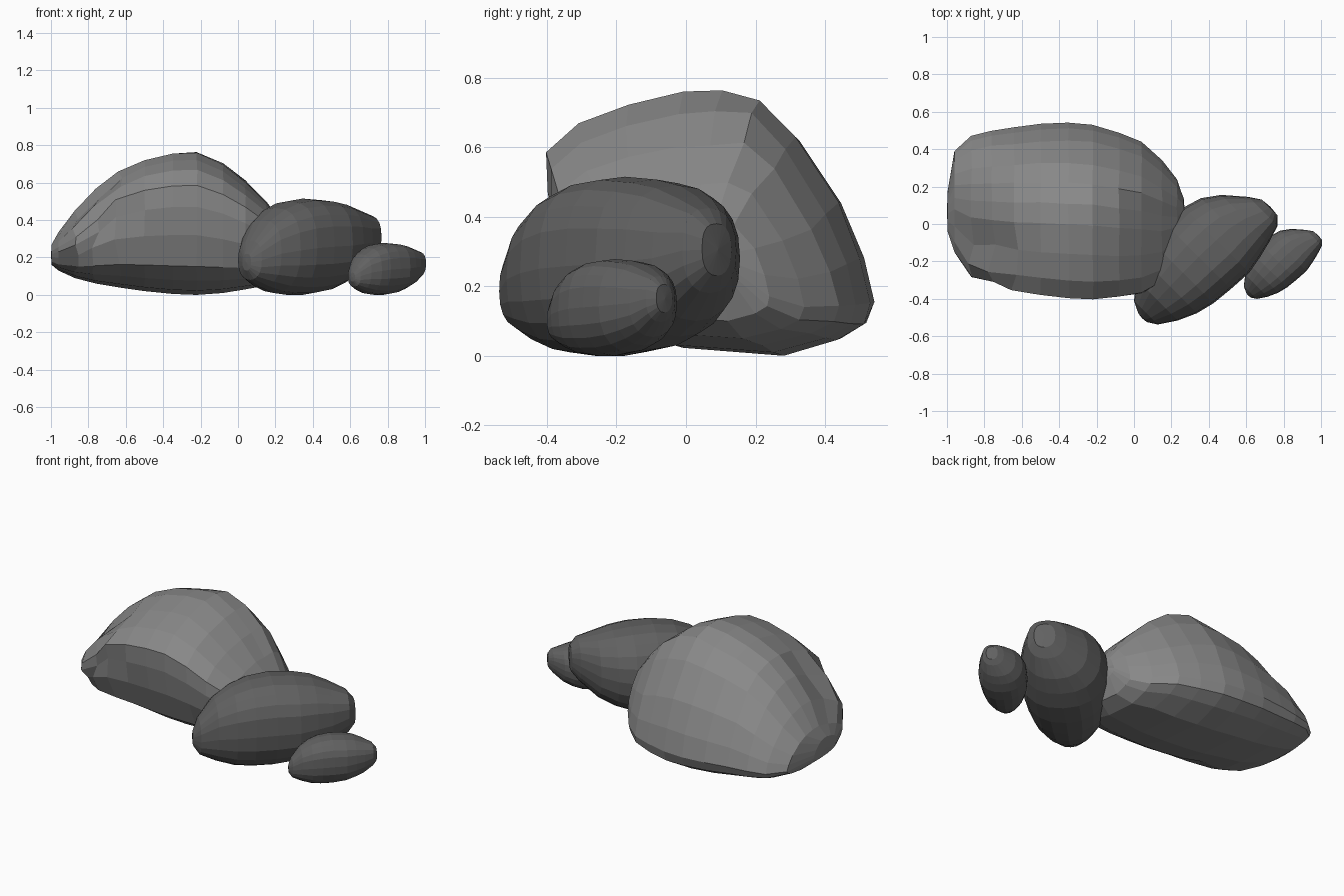
import bpy, bmesh, math, random
from mathutils import Matrix, Vector

if "Cube" in bpy.data.objects:
    bpy.data.objects.remove(bpy.data.objects["Cube"])

random.seed(4)


def grey(name, value):
    mat = bpy.data.materials.new(name)
    mat.diffuse_color = (value, value, value, 1)
    mat.use_nodes = True
    mat.node_tree.nodes["Principled BSDF"].inputs["Base Color"].default_value = mat.diffuse_color
    return mat


def loft(name, stations, section, mat, angle=0.0, rough=None):
    """Skin one normalised cross-section through (u, vmin, vmax, zmin, zmax) stations."""
    bm = bmesh.new()
    rot = Matrix.Rotation(angle, 3, 'Z')
    rings = []
    for u, v0, v1, z0, z1 in stations:
        ring = []
        for a, b in section:
            p = Vector((u, v0 + a * (v1 - v0), z0 + b * (z1 - z0)))
            if rough:
                p = rough(p)
            ring.append(bm.verts.new(rot @ p))
        rings.append(ring)
    n = len(section)
    for r, s in zip(rings, rings[1:]):
        for i in range(n):
            j = (i + 1) % n
            bm.faces.new((r[i], r[j], s[j], s[i]))
    # Slightly domed ends
    for ring, out in ((rings[0], -.004), (rings[-1], .006)):
        mid = sum((v.co for v in ring), Vector()) / n + rot @ Vector((out, 0, 0))
        tip = bm.verts.new(mid)
        for i in range(n):
            bm.faces.new((ring[i], ring[(i + 1) % n], tip))
    bmesh.ops.recalc_face_normals(bm, faces=bm.faces)
    mesh = bpy.data.meshes.new(name)
    bm.to_mesh(mesh)
    bm.free()
    mesh.materials.append(mat)
    ob = bpy.data.objects.new(name, mesh)
    bpy.context.collection.objects.link(ob)
    return ob


# Large boulder: steep craggy front, domed top, long back slope
boulder_section = [(.10, .20), (.03, .42), (0, .62), (.0, .77), (.1, .88), (.25, .95),
                   (.42, 1), (.54, .995), (.66, .94), (.77, .82), (.9, .58), (.97, .37),
                   (1, .2), (.98, .12), (.9, .06), (.73, 0), (.42, .03), (.22, .10)]
boulder_stations = [(-.996, -.04, .18, .16, .27), (-.96, -.15, .39, .13, .335),
                    (-.87, -.28, .47, .09, .45), (-.76, -.33, .50, .06, .57),
                    (-.64, -.355, .515, .04, .66),
                    (-.50, -.38, .535, .02, .72), (-.35, -.395, .54, .005, .755),
                    (-.22, -.40, .53, 0, .76), (-.08, -.39, .49, .01, .695),
                    (.04, -.37, .44, .03, .60), (.15, -.31, .34, .05, .495),
                    (.23, -.20, .24, .10, .40), (.264, 0, .14, .20, .33)]


def crags(p):
    # Sink the front left shoulder, raise a ridge at the back right, roughen the left front
    if p.z > .1:
        sink = 2.8 * max(0, -.62 - p.x) * max(0, .03 - p.y)
        lift = 2.6 * max(0, p.x + .3) * max(0, .16 - abs(p.y - .21))
        p.z = .1 + (p.z - .1) * (1 - sink + lift)
    k = .022 if (-.95 < p.x < -.55 and p.y < .0 and p.z > .1) else .003
    p.x += random.uniform(-k, k) if p.x > -.95 else 0
    p.y += random.uniform(-k, k)
    return p


loft("large_boulder", boulder_stations, boulder_section,
     grey("boulder_grey", .25), rough=crags)

# Medium rounded stone, lying diagonally, blunt and tilted up at its rear end
count = 20
round_section = []
for i in range(count):
    t = 2 * math.pi * i / count
    c, s = math.cos(t), math.sin(t)
    e = .74 if c < 0 and s > 0 else .88
    round_section.append((.5 + .5 * math.copysign(abs(c) ** e, c),
                          .5 + .5 * math.copysign(abs(s) ** e, s)))
stone_stations = [(-.322, -.42, -.355, .13, .22), (-.29, -.47, -.29, .08, .29),
                  (-.20, -.53, -.22, .04, .40), (-.10, -.575, -.17, .01, .465),
                  (.0, -.60, -.14, 0, .50), (.12, -.612, -.125, 0, .515),
                  (.25, -.62, -.125, .02, .507), (.35, -.602, -.155, .055, .49),
                  (.44, -.58, -.22, .10, .46), (.535, -.55, -.33, .18, .425),
                  (.575, -.51, -.39, .23, .38)]
medium = loft("medium_stone", stone_stations, round_section,
              grey("stone_grey", .12), math.radians(45))

# Small stone: reduced copy of the medium one
small = medium.copy()
small.data = medium.data.copy()
small.name = "small_stone"
small.scale = (.545, .54, .54)
small.location = (.587, -.11, 0)
bpy.context.collection.objects.link(small)
